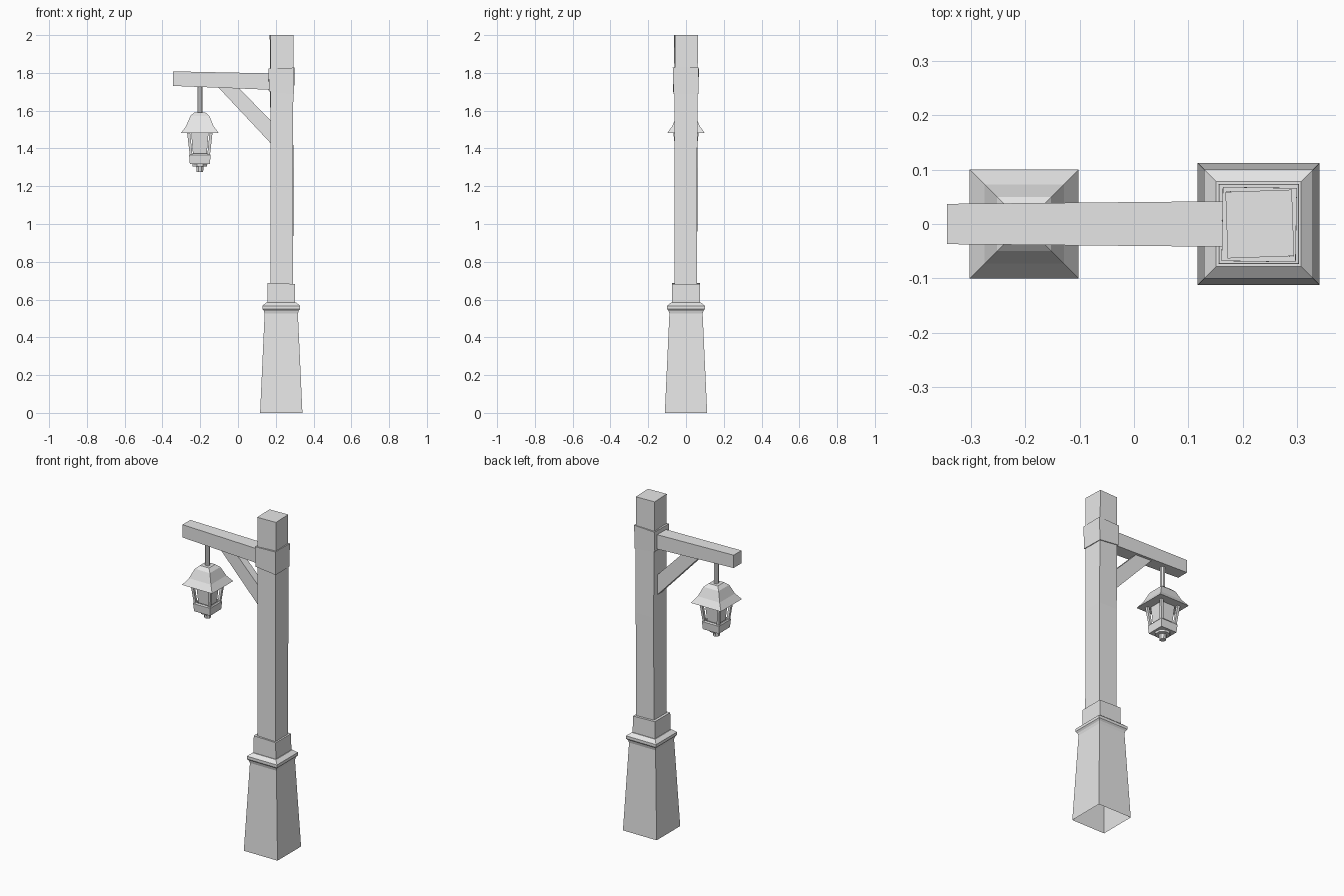
import bpy
import bmesh
from math import radians, cos, sin, pi, sqrt

cube = bpy.data.objects.get("Cube")
if cube:
    bpy.data.objects.remove(cube, do_unlink=True)

grey = bpy.data.materials.new("light grey")
grey.use_nodes = True
colour = (0.8, 0.8, 0.8, 1)
grey.diffuse_color = colour
grey.node_tree.nodes["Principled BSDF"].inputs["Base Color"].default_value = colour

POST_X = 0.229
LAMP_X = -0.202


def loft(name, rings, cap_start=True, cap_end=True):
    """Skin a list of equal-length point rings and cap the ends."""
    bm = bmesh.new()
    loops = [[bm.verts.new(p) for p in ring] for ring in rings]
    for a, b in zip(loops, loops[1:]):
        for i in range(len(a)):
            j = (i + 1) % len(a)
            bm.faces.new((a[i], a[j], b[j], b[i]))
    if cap_start:
        bm.faces.new(loops[0][::-1])
    if cap_end:
        bm.faces.new(loops[-1])
    bmesh.ops.recalc_face_normals(bm, faces=bm.faces)
    mesh = bpy.data.meshes.new(name)
    bm.to_mesh(mesh)
    bm.free()
    mesh.materials.append(grey)
    obj = bpy.data.objects.new(name, mesh)
    bpy.context.collection.objects.link(obj)
    return obj


def ring(x, y, z, half, sides=4, twist=0, tilt=0):
    """Regular ring; for squares, half is half the side length."""
    r = half * sqrt(2) if sides == 4 else half
    pts = []
    for i in range(sides):
        a = 2 * pi * i / sides + pi / sides + radians(twist)
        dx, dy = r * cos(a), r * sin(a)
        pts.append((x + dx, y + dy, z + tilt * dx))
    return pts


def turned(name, x, profile, sides=4, **caps):
    """Stack of rings from (z, half width) pairs."""
    return loft(name, [ring(x, 0, z, h, sides) for z, h in profile], **caps)


# Hollow tapered plinth with its moulding
turned("plinth", POST_X, [(0, 0.112), (0.525, 0.088)], cap_start=False)
turned("plinth_moulding", POST_X,
       [(0.525, 0.088), (0.54, 0.092), (0.55, 0.1), (0.567, 0.1), (0.585, 0.078)])
loft("lower_collar", [ring(POST_X, 0, 0.57, 0.074),
                      ring(POST_X, 0, 0.685, 0.073, tilt=-0.03)])

# Slightly crooked post with its upper collar
loft("post", [ring(0.232, -0.002, 0.6, 0.06),
              ring(0.232, 0, 1.3, 0.06, twist=-1),
              ring(0.231, 0, 2, 0.061, twist=2)])
loft("upper_collar", [ring(0.23, -0.001, 1.695, 0.066, twist=1, tilt=-0.12),
                      ring(0.23, -0.001, 1.825, 0.068, twist=-1, tilt=0.04)])


def beam(name, start, end):
    """Bar between two end sections given as (x low, z low, x high, z high, half depth)."""
    def section(s):
        x0, z0, x1, z1, h = s
        return [(x0, -h, z0), (x0, h, z0), (x1, h, z1), (x1, -h, z1)]
    return loft(name, [section(start), section(end)])


# Arm and diagonal brace
beam("arm", (-0.343, 1.731, -0.343, 1.808, 0.037), (0.19, 1.71, 0.19, 1.797, 0.042))
beam("brace", (-0.12, 1.74, 0.0, 1.725, 0.024), (0.18, 1.42, 0.18, 1.54, 0.024))

# Hanging lantern
turned("hanger_rod", LAMP_X, [(1.57, 0.014), (1.74, 0.014)], sides=8)
turned("lantern_roof", LAMP_X,
       [(1.481, 0.1), (1.518, 0.073), (1.572, 0.05), (1.59, 0.03)])
turned("lantern_glass", LAMP_X, [(1.34, 0.034), (1.485, 0.046)])
turned("lantern_tray", LAMP_X,
       [(1.318, 0.053), (1.365, 0.057), (1.372, 0.052), (1.372, 0.045), (1.345, 0.043)])
turned("lantern_finial", LAMP_X,
       [(1.275, 0.019), (1.305, 0.021), (1.305, 0.041), (1.32, 0.043)], sides=8)

# Four leaning corner bars
for side_x, x_name in ((1, "left"), (-1, "right")):
    for side_y, y_name in ((1, "back"), (-1, "front")):
        foot = ring(LAMP_X + side_x * 0.046, side_y * 0.046, 1.36, 0.007)
        head = ring(LAMP_X + side_x * 0.06, side_y * 0.06, 1.49, 0.008)
        loft(f"lantern_bar_{y_name}_{x_name}", [foot, head])
